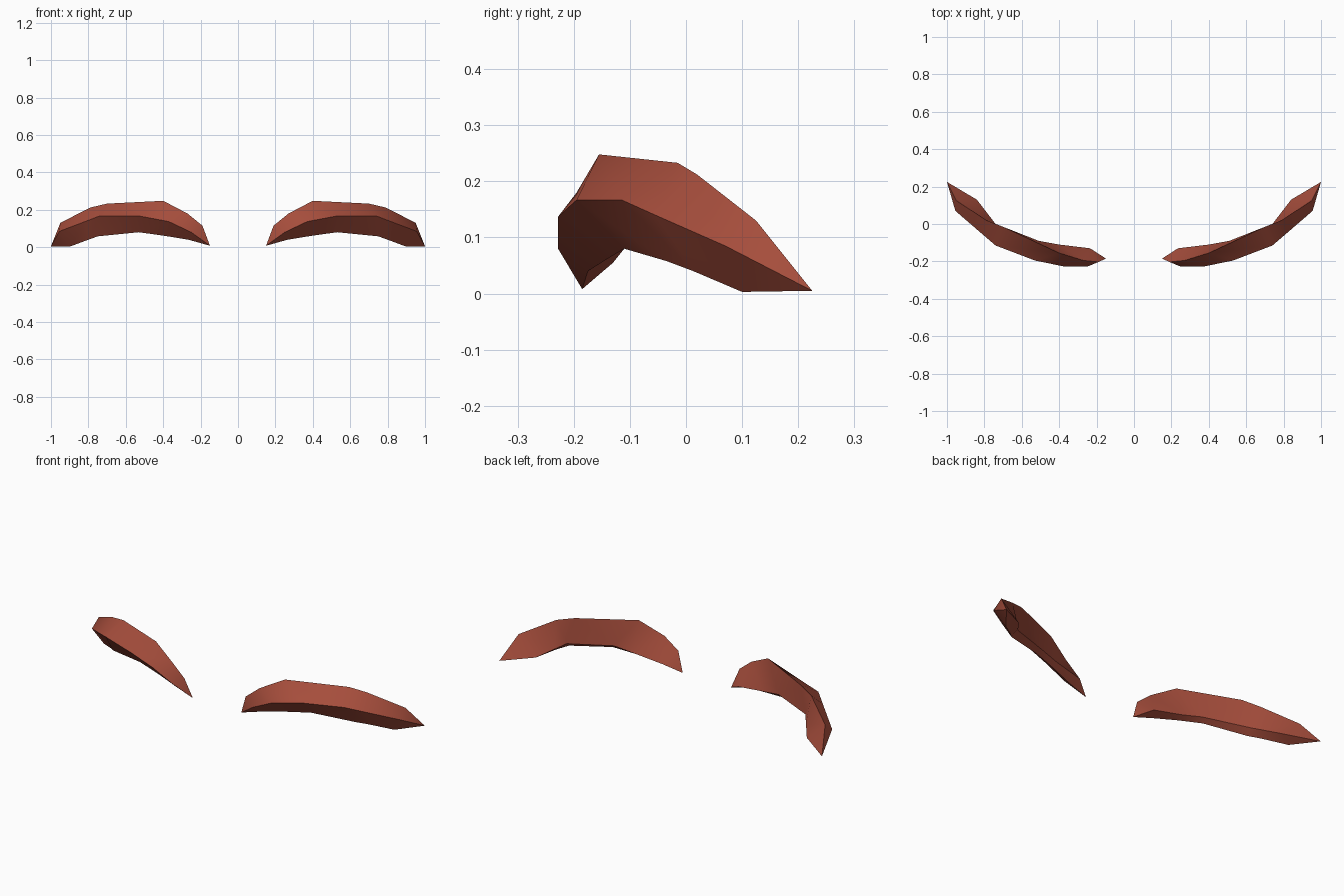
import bpy, bmesh, math

if "Cube" in bpy.data.objects:
    bpy.data.objects.remove(bpy.data.objects["Cube"])

# Four lengthwise edges of one arched brow, inner end to outer end
TOP = [(.19, -.203, .115), (.27, -.195, .18), (.40, -.155, .248),
       (.70, -.015, .233), (.79, .02, .212), (.95, .125, .13)]
RIDGE = [(.25, -.228, .08), (.37, -.228, .137), (.53, -.195, .167),
         (.74, -.115, .167), (.81, -.055, .14), (.955, .07, .085)]
BOTTOM = [(.265, -.175, .04), (.40, -.14, .062), (.53, -.11, .08),
          (.75, -.035, .058), (.80, .013, .04), (.90, .10, .003)]
BACK = [(.235, -.13, .055), (.40, -.11, .08), (.51, -.09, .10),
        (.74, 0, .085), (.78, .052, .063), (.84, .13, .03)]
INNER_TIP = (.15, -.185, .008)
OUTER_TIP = (1.0, .225, .005)

mat = bpy.data.materials.new("reddish_brown")
mat.diffuse_color = (.38, .075, .045, 1)
mat.use_nodes = True
mat.node_tree.nodes["Principled BSDF"].inputs["Base Color"].default_value = mat.diffuse_color


def make_brow(name, side):
    """Loft the four edges between two pointed ends; side is +1 or -1."""
    bm = bmesh.new()

    def vert(p):
        return bm.verts.new((side * p[0], p[1], p[2]))

    loops = [[vert(p) for p in section] for section in zip(TOP, RIDGE, BOTTOM, BACK)]
    inner, outer = vert(INNER_TIP), vert(OUTER_TIP)
    for i in range(4):
        j = (i + 1) % 4
        for a, b in zip(loops, loops[1:]):
            bm.faces.new((a[i], a[j], b[j], b[i]))
        bm.faces.new((inner, loops[0][j], loops[0][i]))
        bm.faces.new((outer, loops[-1][i], loops[-1][j]))
    bmesh.ops.recalc_face_normals(bm, faces=bm.faces)
    mesh = bpy.data.meshes.new(name)
    bm.to_mesh(mesh)
    bm.free()
    mesh.materials.append(mat)
    obj = bpy.data.objects.new(name, mesh)
    bpy.context.collection.objects.link(obj)
    # Soft along the length, crisp along the ridges
    bpy.ops.object.select_all(action='DESELECT')
    obj.select_set(True)
    bpy.context.view_layer.objects.active = obj
    bpy.ops.object.shade_smooth_by_angle(angle=math.radians(35))


make_brow("right_brow", 1)
make_brow("left_brow", -1)
